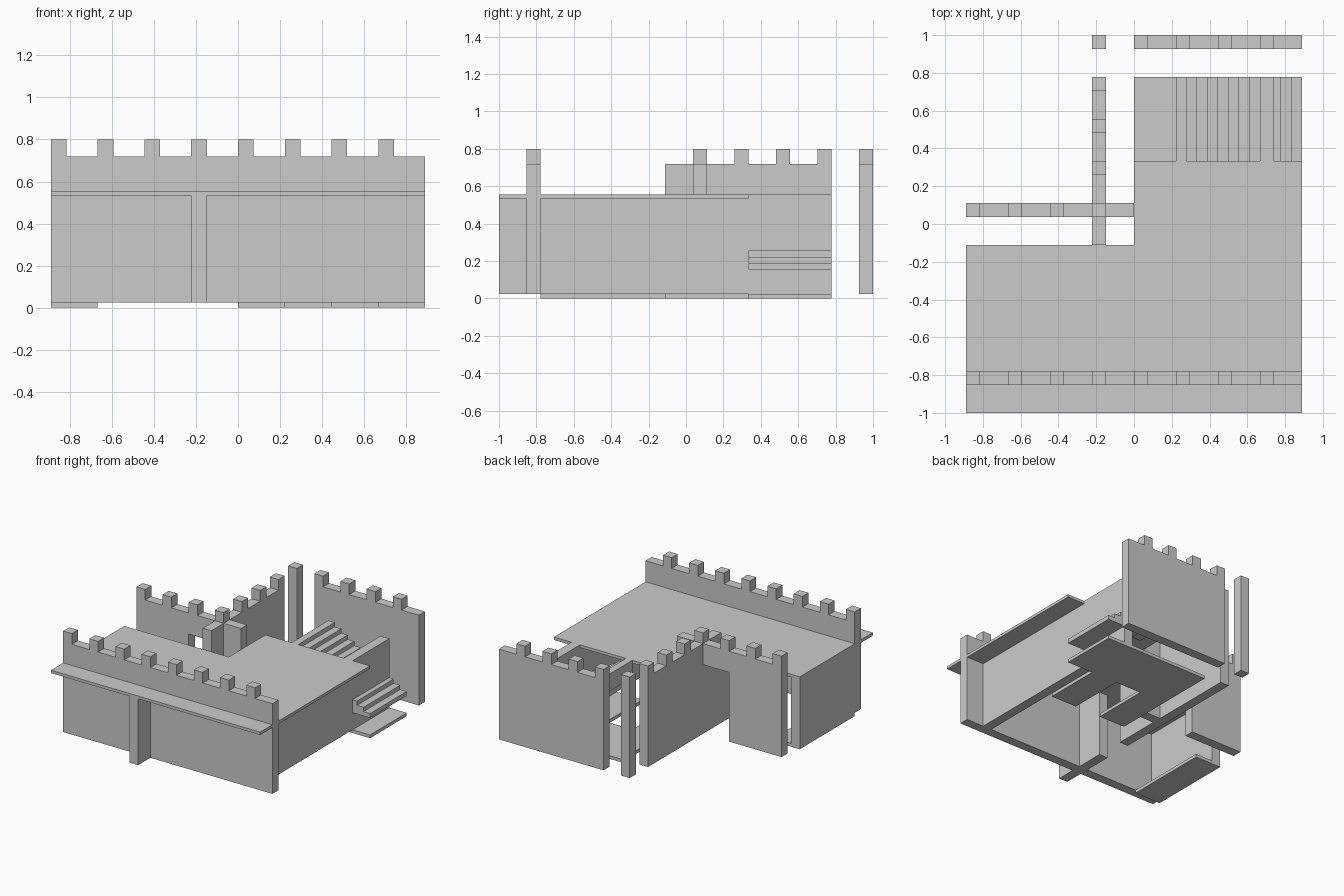
import bpy, bmesh

if "Cube" in bpy.data.objects:
    bpy.data.objects.remove(bpy.data.objects["Cube"])

T = 2 / 9          # one floor tile
W = T / 3          # wall thickness
Z0, Z1, Z2 = 0.025, 0.534, 0.556   # ground top, upper floor bottom / top
ZP, ZM = 0.718, 0.8                # parapet top, battlement top


def prism(name, pts, lo, hi, axis='z'):
    """Extrude a 2D outline along z (xy outline) or along y (xz outline)."""
    def v(p, h):
        return (p[0], p[1], h) if axis == 'z' else (p[0], h, p[1])
    bm = bmesh.new()
    a = [bm.verts.new(v(p, lo)) for p in pts]
    b = [bm.verts.new(v(p, hi)) for p in pts]
    bm.faces.new(a)
    bm.faces.new(b)
    for i in range(len(pts)):
        j = (i + 1) % len(pts)
        bm.faces.new((a[i], a[j], b[j], b[i]))
    bmesh.ops.recalc_face_normals(bm, faces=bm.faces)
    me = bpy.data.meshes.new(name)
    bm.to_mesh(me)
    bm.free()
    ob = bpy.data.objects.new(name, me)
    bpy.context.collection.objects.link(ob)
    return ob


def box(name, x0, x1, y0, y1, z0, z1):
    return prism(name, [(x0, y0), (x1, y0), (x1, y1), (x0, y1)], z0, z1)


def wall_x(name, x0, x1, y, profile_top, merlons, holes=()):
    """Wall along x as one outline: battlements on top, door gaps below."""
    pts = [(x0, Z0)]
    for a, b in holes:
        pts += [(a, Z0), (a, Z2), (b, Z2), (b, Z0)]
    pts += [(x1, Z0), (x1, profile_top)]
    for m in sorted(merlons, reverse=True):
        pts += [(m + W, profile_top), (m + W, ZM), (m, ZM), (m, profile_top)]
    if merlons[0] > x0 + 1e-6:
        pts.append((x0, profile_top))
    else:
        pts.pop()
    return prism(name, pts, y, y + W, 'y')


# Ground slabs
prism("ground_floor", [(0, -T / 2), (T, -T / 2), (T, 1.5 * T), (2 * T, 1.5 * T),
                       (2 * T, -T / 2), (3 * T, -T / 2), (3 * T, 1.5 * T),
                       (4 * T, 1.5 * T), (4 * T, 3.5 * T), (0, 3.5 * T)], 0, Z0)
box("ground_floor_left", -4 * T, -3 * T, -3.5 * T, -T / 2, 0, Z0)

# Upper floor with front overhang
prism("upper_floor", [(-4 * T, -1), (4 * T, -1), (4 * T, 1.5 * T), (0, 1.5 * T),
                      (0, -T / 2), (-4 * T, -T / 2)], Z1, Z2)

# Battlemented walls along x
wall_x("front_wall", -4 * T, 4 * T, -3.5 * T - W, ZP, [i * T for i in range(-4, 4)])
wall_x("back_wall", 0, 4 * T, 1 - W, ZP, [i * T for i in range(4)])
wall_x("courtyard_wall", -4 * T, -T, T / 6, ZP,
       [i * T for i in range(-4, -1)], [(-2 * T, -T - 1e-4)])
box("courtyard_wall_end", -T + W, 0, T / 6, T / 6 + W, Z0, ZP)

# Dividing wall along y, with a doorway below the upper floor
box("divider_front", -T, -T + W, -1, -2.5 * T, Z0, Z1)
box("divider_middle", -T, -T + W, -1.5 * T, -T / 2, Z0, Z1)
box("divider_back", -T, -T + W, -T / 2, 3.5 * T, Z0, ZP)
for i in range(4):
    y = T / 6 + i * T
    box("divider_battlement", -T, -T + W, y, y + W, ZP, ZM)
box("gate_pillar", -T, -T + W, 1 - W, 1, Z0, ZM)

# Side walls
box("left_wall", -4 * T, -4 * T + W, -3.5 * T, -T / 2, Z0, Z1)
box("right_wall", 3 * T, 3 * T + W, -3.5 * T, 1.5 * T, Z0, Z1)
box("right_wall_back", 3 * T, 3 * T + W, 1.5 * T, 3.5 * T, Z0, Z2)

# Staircase: three flights of four steps, each with a flat underside
rise, run = 0.15 * T, T / 4
for f in range(3):
    x, top = T + f * T, Z2 - f * 4 * rise
    pts = [(x, top - 4 * rise)]
    for s in range(4):
        z = top - s * rise
        pts += [(x + s * run, z), (x + (s + 1) * run, z)]
    pts.append((x + T, top - 4 * rise))
    prism("stair_flight", pts, 1.5 * T, 3.5 * T, 'y')
